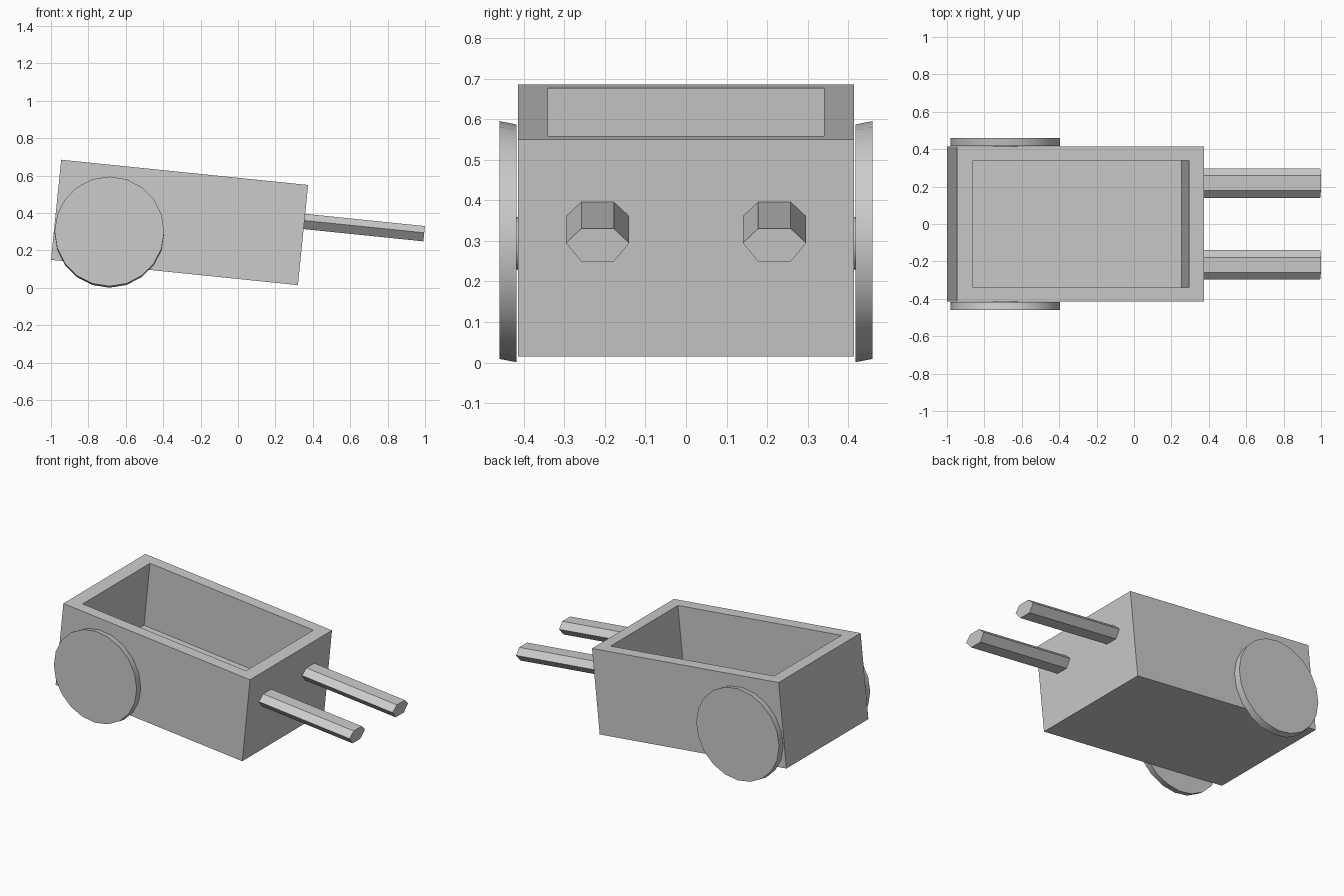
import bpy, bmesh, math
from mathutils import Matrix, Vector

if "Cube" in bpy.data.objects:
    bpy.data.objects.remove(bpy.data.objects["Cube"])


def loft(name, rings, matrix=Matrix(), closed=False, smooth=False):
    """Bridge rings of points; cap both ends, or join last to first if closed."""
    bm = bmesh.new()
    loops = [[bm.verts.new(matrix @ Vector(p)) for p in ring] for ring in rings]
    pairs = list(zip(loops, loops[1:]))
    if closed:
        pairs.append((loops[-1], loops[0]))
    else:
        bm.faces.new(loops[0])
        bm.faces.new(loops[-1])
    for a, b in pairs:
        for i in range(len(a)):
            j = (i + 1) % len(a)
            bm.faces.new((a[i], a[j], b[j], b[i]))
    bmesh.ops.recalc_face_normals(bm, faces=bm.faces)
    mesh = bpy.data.meshes.new(name)
    bm.to_mesh(mesh)
    bm.free()
    obj = bpy.data.objects.new(name, mesh)
    bpy.context.collection.objects.link(obj)
    if smooth:
        bpy.ops.object.select_all(action='DESELECT')
        obj.select_set(True)
        bpy.context.view_layer.objects.active = obj
        bpy.ops.object.shade_smooth_by_angle(angle=math.radians(30))
    return obj


def rect(x0, x1, y, z):
    return [(x0, -y, z), (x1, -y, z), (x1, y, z), (x0, y, z)]


def circle(x, y, z, r, n=20):
    return [(x + r * math.sin(i * math.tau / n), y, z + r * math.cos(i * math.tau / n))
            for i in range(n)]


# Tilted frame shared by the cart body and handles
tilt = Matrix.Translation((-0.3125, 0, 0.35)) @ Matrix.Rotation(math.radians(5.84), 4, 'Y')

# Open box body
L, W, H = 0.6635, 0.414, 0.269
loft("cart_body", [
    rect(-L, L, W, -H),
    rect(-L, L, W, H),
    rect(-L + 0.085, L - 0.08, 0.34, H),
    rect(-L + 0.085, L - 0.08, 0.34, H - 0.41),
], tilt)

# Flattened six-sided handle section (y, z)
section = [(-0.04, 0.114), (0.04, 0.114), (0.078, 0.078),
           (0.04, 0.032), (-0.04, 0.032), (-0.078, 0.078)]

for side, label in ((-1, "right"), (1, "left")):
    # Handle
    loft(label + "_handle",
         [[(x, side * 0.218 + y, z) for y, z in section] for x in (0.65, 1.307)], tilt)

    # Wheel disc, outer face slightly raised, with a flush axle end
    cx, r, hub = -0.6875, 0.293, 0.065
    inner, outer = (side * 0.418, 0.294), (side * 0.46, 0.302)
    loft(label + "_wheel", [
        circle(cx, *inner, hub), circle(cx, *inner, r),
        circle(cx, *outer, r), circle(cx, *outer, hub),
    ], closed=True, smooth=True)
    loft(label + "_axle_end", [
        circle(cx, side * 0.40, 0.291, hub), circle(cx, *outer, hub),
    ], smooth=True)
